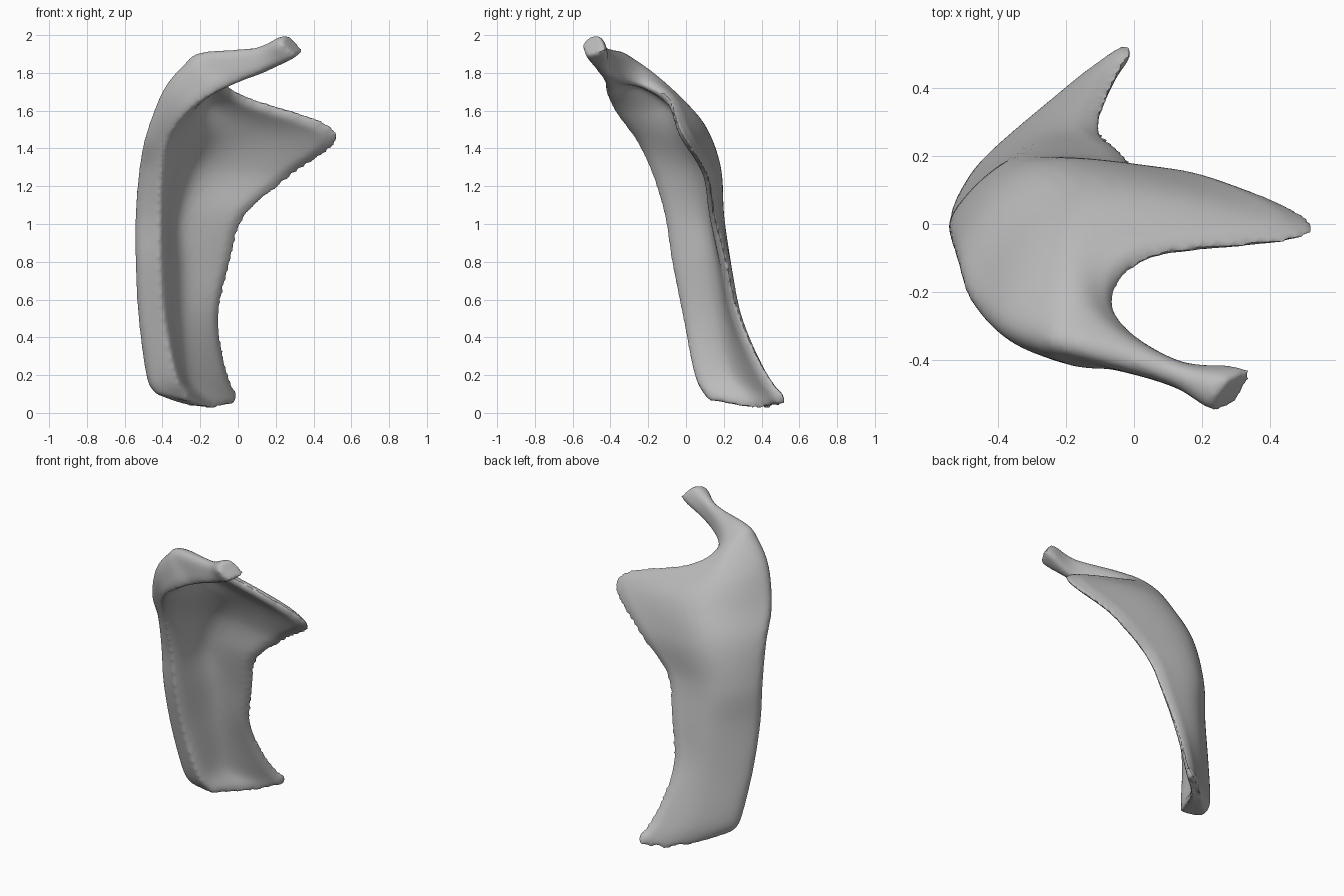
import bpy, bmesh, math
from mathutils import Vector

old = bpy.data.objects.get("Cube")
if old:
    bpy.data.objects.remove(old, do_unlink=True)

# Guide curves, from the foot up the blade, round the side arm and out along the horn
FRONT_RIM = [(-.28, .14, .08), (-.34, .07, .2), (-.40, .01, .5), (-.42, -.05, .8),
             (-.42, -.09, 1.05), (-.41, -.16, 1.28), (-.38, -.24, 1.45), (-.28, -.35, 1.6),
             (-.15, -.40, 1.7), (-.03, -.41, 1.76), (.10, -.445, 1.82), (.28, -.51, 1.9)]
OUTER_SIDE = [(-.42, .14, .12), (-.46, .12, .2), (-.50, .06, .5), (-.515, .01, .8),
              (-.515, -.01, 1.05), (-.49, -.07, 1.3), (-.45, -.18, 1.48), (-.37, -.28, 1.7),
              (-.26, -.34, 1.83), (-.18, -.36, 1.88), (.10, -.44, 1.9), (.23, -.52, 1.95)]
BACK = [(-.16, .40, .03), (-.30, .28, .2), (-.32, .22, .5), (-.32, .19, .8),
        (-.33, .165, 1.05), (-.25, .15, 1.3), (-.15, .08, 1.5), (-.20, -.05, 1.65),
        (-.18, -.20, 1.79), (-.10, -.31, 1.85), (.11, -.425, 1.9), (.26, -.47, 1.975)]
INNER_RIM = [(-.01, .52, .07), (-.07, .42, .2), (-.12, .28, .5), (-.06, .21, .8),
             (.02, .15, 1.05), (.27, .11, 1.27), (.51, -.02, 1.48), (.06, -.08, 1.65),
             (-.08, -.20, 1.73), (-.04, -.32, 1.77), (.12, -.425, 1.82), (.32, -.44, 1.92)]
# How far the hollow side is filled in, from the back (0) to the rims (1)
FILL = [.22] * 8 + [.5, .9, 1, 1]


def spline(points, steps):
    """Smooth curve through the points."""
    p = [Vector(q) for q in points]
    p = [2 * p[0] - p[1]] + p + [2 * p[-1] - p[-2]]
    out = []
    for i in range(1, len(p) - 2):
        a, b, c, d = p[i - 1:i + 3]
        for k in range(steps):
            t = k / steps
            out.append(.5 * (2 * b + (c - a) * t + (2 * a - 5 * b + 4 * c - d) * t ** 2
                             + (3 * b - a - 3 * c + d) * t ** 3))
    return out + [p[-2]]


# Hollow-side guide, set in from the back
hollow = []
for a, c, e, f in zip(FRONT_RIM, BACK, INNER_RIM, FILL):
    hollow.append(Vector(c).lerp((Vector(a) + Vector(e)) / 2, f))

# Loft closed sections along the guides
guides = [spline(g, 8) for g in (FRONT_RIM, OUTER_SIDE, BACK, INNER_RIM, hollow)]
bm = bmesh.new()
rings = []
for a, b, c, e, f in zip(*guides):
    section = spline((a, b, c, e), 8) + spline((e, f, a), 10)[1:-1]
    rings.append([bm.verts.new(v) for v in section])
n = len(rings[0])
for r0, r1 in zip(rings, rings[1:]):
    for j in range(n):
        k = (j + 1) % n
        bm.faces.new((r0[j], r0[k], r1[k], r1[j]))
bm.faces.new(rings[0])
bm.faces.new(rings[-1])
bmesh.ops.recalc_face_normals(bm, faces=bm.faces)
mesh = bpy.data.meshes.new("curved_blade")
bm.to_mesh(mesh)
bm.free()
blade = bpy.data.objects.new("curved_blade", mesh)
bpy.context.collection.objects.link(blade)
bpy.context.view_layer.objects.active = blade
blade.select_set(True)

# Round the rims, fuse into one even skin and soften it
swell = blade.modifiers.new("swell", 'DISPLACE')
swell.strength, swell.mid_level = .027, 0
fuse = blade.modifiers.new("fuse", 'REMESH')
fuse.mode, fuse.voxel_size = 'VOXEL', .013
soft = blade.modifiers.new("soften", 'SMOOTH')
soft.factor, soft.iterations = .5, 10
for name in ("swell", "fuse", "soften"):
    bpy.ops.object.modifier_apply(modifier=name)

# Plain grey surface
grey = bpy.data.materials.new("light_grey")
grey.use_nodes = True
grey.diffuse_color = (.5, .5, .5, 1)
grey.node_tree.nodes["Principled BSDF"].inputs["Base Color"].default_value = (.5, .5, .5, 1)
blade.data.materials.clear()
blade.data.materials.append(grey)
bpy.ops.object.shade_smooth_by_angle(angle=math.radians(40))
